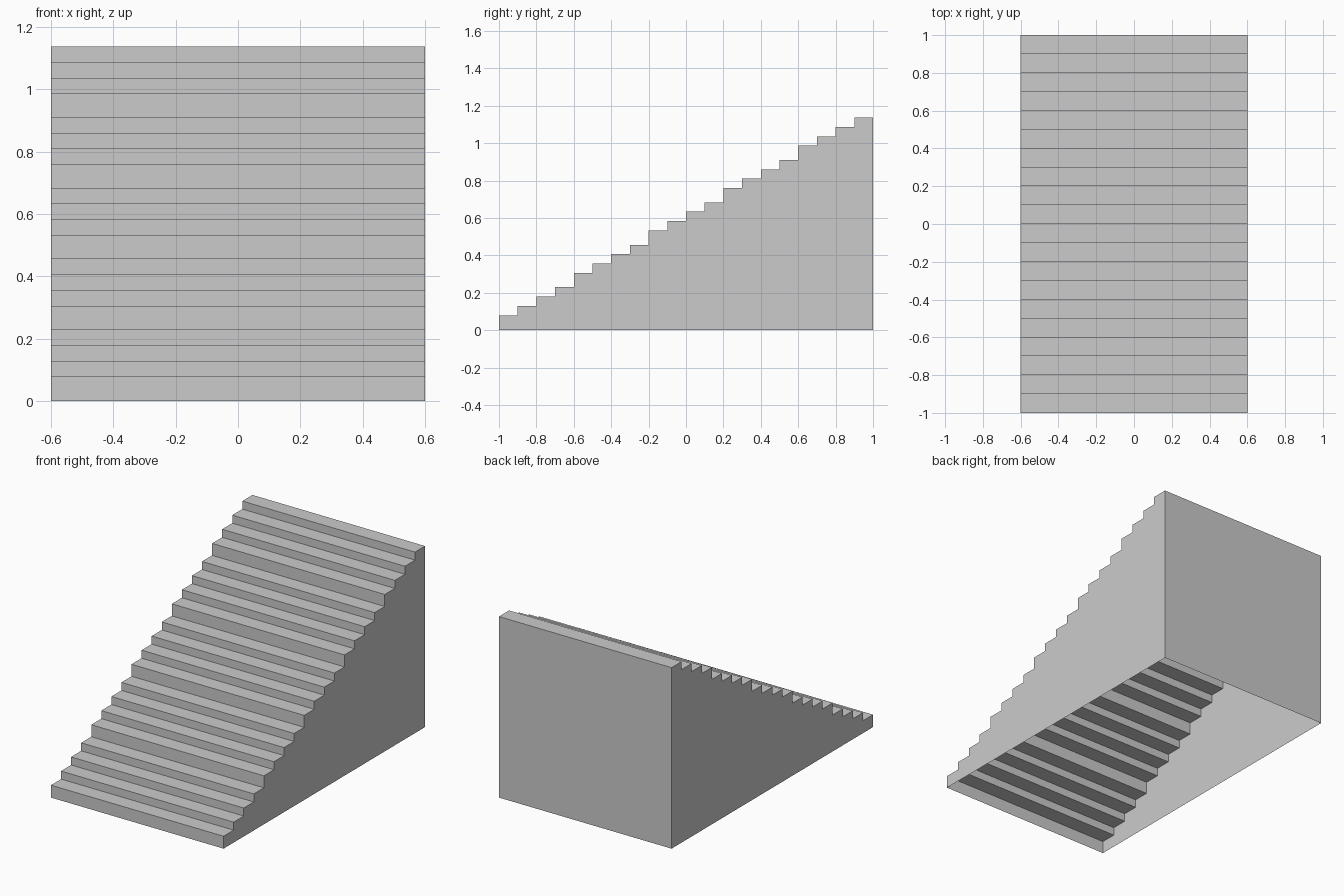
import bpy
import bmesh

if "Cube" in bpy.data.objects:
    bpy.data.objects.remove(bpy.data.objects["Cube"])

STEPS, DEPTH, HALF_W = 20, 0.1, 0.6

# Stepped side profile (y, z): each group of four treads starts with a taller riser
profile = [(-1.0, 0.0)]
for i in range(STEPS):
    z = 0.078 + 0.227 * (i // 4) + 0.0505 * (i % 4)
    y = -1.0 + i * DEPTH
    profile += [(y, z), (y + DEPTH, z)]
profile.append((1.0, 0.0))

bm = bmesh.new()
left = [bm.verts.new((-HALF_W, y, z)) for y, z in profile]
right = [bm.verts.new((HALF_W, y, z)) for y, z in profile]

# Risers, treads and back wall; the underside stays open
for i in range(len(profile) - 1):
    bm.faces.new((left[i], right[i], right[i + 1], left[i + 1]))

# Side walls
bm.faces.new(left)
bm.faces.new(right[::-1])

mesh = bpy.data.meshes.new("staircase")
bm.to_mesh(mesh)
bm.free()
bpy.context.collection.objects.link(bpy.data.objects.new("staircase", mesh))
